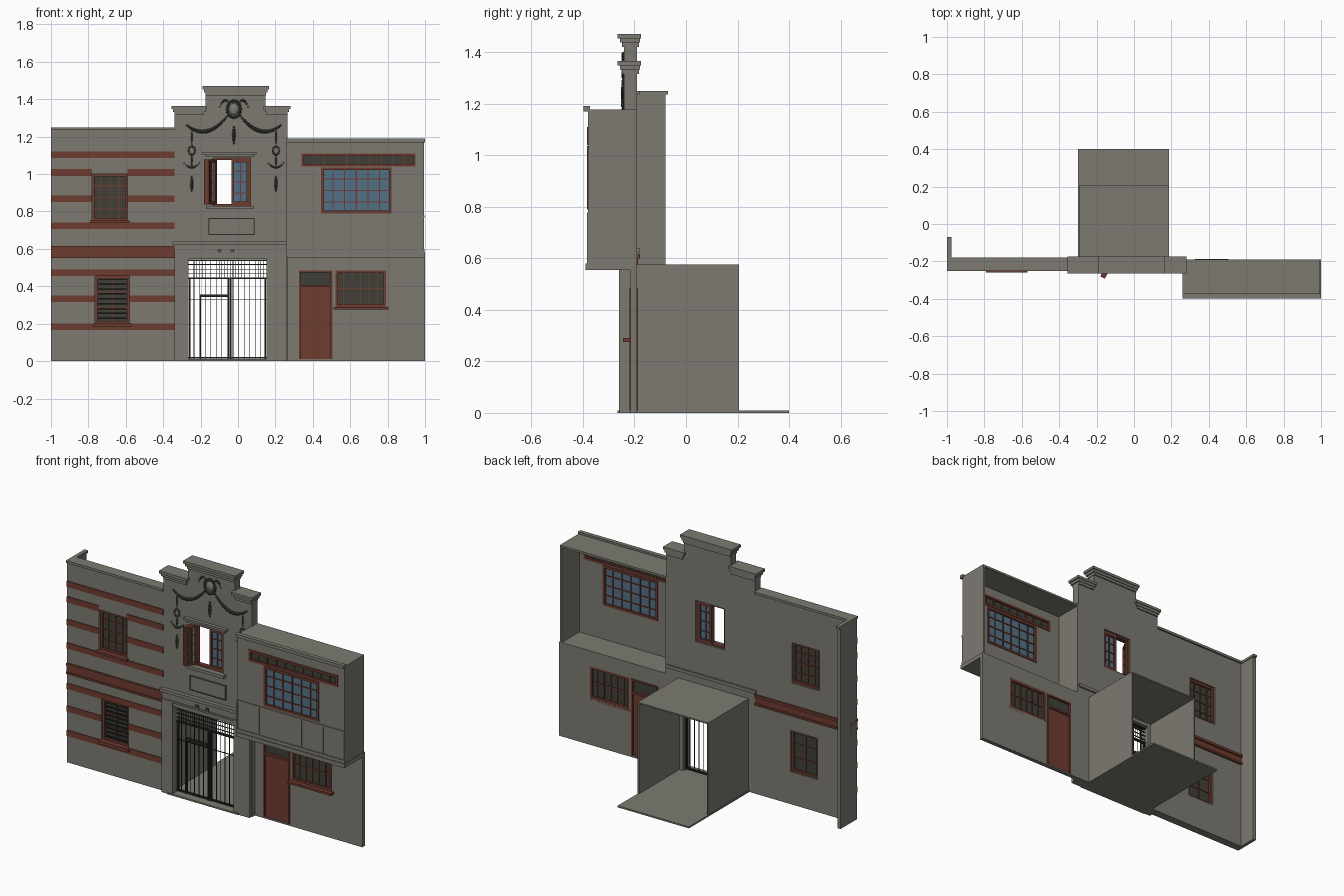
import bpy, bmesh, math
from mathutils import Matrix, Vector

if "Cube" in bpy.data.objects:
    bpy.data.objects.remove(bpy.data.objects["Cube"], do_unlink=True)


def material(name, rgb):
    m = bpy.data.materials.new(name)
    m.use_nodes = True
    m.diffuse_color = (*rgb, 1)
    m.node_tree.nodes["Principled BSDF"].inputs["Base Color"].default_value = (*rgb, 1)
    return m


STONE = material("grey stone", (0.2, 0.195, 0.165))
RED = material("red brick paint", (0.155, 0.045, 0.03))
BLUE = material("blue glass", (0.085, 0.165, 0.24))
DARK = material("dark glass", (0.05, 0.05, 0.042))
IRON = material("black iron", (0.02, 0.02, 0.018))
RELIEF = material("dark relief", (0.07, 0.068, 0.058))


def finish(bm, name, mat):
    bmesh.ops.recalc_face_normals(bm, faces=bm.faces)
    mesh = bpy.data.meshes.new(name)
    bm.to_mesh(mesh)
    bm.free()
    mesh.materials.append(mat)
    obj = bpy.data.objects.new(name, mesh)
    bpy.context.collection.objects.link(obj)
    return obj


def boxes(name, mat, *items):
    """Each item is (x0, x1, y0, y1, z0, z1)."""
    bm = bmesh.new()
    for x0, x1, y0, y1, z0, z1 in items:
        mid = Vector((x0 + x1, y0 + y1, z0 + z1)) / 2
        size = Matrix.Diagonal((x1 - x0, y1 - y0, z1 - z0, 1))
        bmesh.ops.create_cube(bm, size=1, matrix=Matrix.Translation(mid) @ size)
    return finish(bm, name, mat)


def wall(name, x0, x1, z0, z1, y0, y1, holes):
    """Upright slab with rectangular holes (x0, x1, z0, z1)."""
    xs = sorted({x0, x1, *(v for h in holes for v in h[:2])})
    zs = sorted({z0, z1, *(v for h in holes for v in h[2:])})
    bm = bmesh.new()
    for a, b in zip(xs, xs[1:]):
        for c, d in zip(zs, zs[1:]):
            mx, mz = (a + b) / 2, (c + d) / 2
            if not any(h[0] < mx < h[1] and h[2] < mz < h[3] for h in holes):
                bm.faces.new([bm.verts.new((x, y0, z)) for x, z in ((a, c), (b, c), (b, d), (a, d))])
    bmesh.ops.remove_doubles(bm, verts=bm.verts, dist=1e-5)
    ext = bmesh.ops.extrude_face_region(bm, geom=bm.faces[:])
    bmesh.ops.translate(bm, vec=(0, y1 - y0, 0),
                        verts=[v for v in ext["geom"] if isinstance(v, bmesh.types.BMVert)])
    return finish(bm, name, STONE)


def bars(x0, x1, z0, z1, y, cols, rows, edge=0.014, bar=0.006):
    """Frame plus glazing bars."""
    out = [(x0, x1, y - .014, y + .014, z, z + edge) for z in (z0, z1 - edge)]
    out += [(x, x + edge, y - .014, y + .014, z0, z1) for x in (x0, x1 - edge)]
    for i in range(1, cols):
        x = x0 + (x1 - x0) * i / cols
        out.append((x - bar / 2, x + bar / 2, y - .008, y + .008, z0, z1))
    for i in range(1, rows):
        z = z0 + (z1 - z0) * i / rows
        out.append((x0, x1, y - .007, y + .007, z - bar / 2, z + bar / 2))
    return out


def window(name, x0, x1, z0, z1, y, cols, rows, glass):
    frame = boxes(name + "_frame", RED, *bars(x0, x1, z0, z1, y, cols, rows))
    pane = boxes(name + "_glass", glass, (x0 + .004, x1 - .004, y - .002, y + .002, z0 + .004, z1 - .004))
    return frame, pane


def cornice(name, x0, x1, y0, y1, z0, z1, step=0.008):
    """Stepped moulding that widens upward in three courses."""
    h = (z1 - z0) / 3
    boxes(name, STONE, *[(x0 + step * k, x1 - step * k, y0 + step * k, y1 - step * k / 2,
                          z1 - h * (k + 1), z1 - h * k) for k in range(3)])


# Left wing: wall, side return and coping
up, low = (-.78, -.59, .75, 1.0), (-.765, -.58, .2, .455)
wall("left_wall", -1, -.34, 0, 1.235, -.24, -.19, [up, low])
boxes("left_return_wall", STONE, (-1, -.98, -.24, -.08, 0, 1.235))
boxes("left_coping", STONE, (-1, -.34, -.25, -.18, 1.235, 1.25), (-1, -.975, -.25, -.07, 1.235, 1.25))

# Painted brick bands, broken around the windows
bands = []
for z in (1.085, .99, .85, .705, .455, .315, .165):
    hole = next((h for h in (up, low) if h[2] < z + .03 and z < h[3]), None)
    spans = [(-1, hole[0]), (hole[1], -.34)] if hole else [(-1, -.34)]
    bands += [(a, b, -.244, -.236, z, z + .036) for a, b in spans]
boxes("brick_bands", RED, *bands)
boxes("string_courses", RED, (-1, -.34, -.252, -.178, .6, .616), (-1, -.34, -.246, -.186, .55, .598),
      (-1, -.34, -.25, -.178, .55, .562))

# Left wing windows
window("upper_left_window", *up, -.215, 4, 4, DARK)
window("lower_left_window", *low, -.215, 2, 3, DARK)
boxes("left_sills", RED, (-.79, -.58, -.26, -.2, .738, .752), (-.775, -.57, -.26, -.2, .182, .202))
boxes("lower_left_louvres", IRON, *[(-.75, -.595, -.232, -.224, .225 + .026 * i, .233 + .026 * i) for i in range(9)])

# Central bay: facade, pilasters, stepped gable
gate, middle = (-.265, .152, 0, .545), (-.13, .067, .83, 1.085)
wall("central_wall", -.34, .265, 0, 1.33, -.24, -.19, [gate, middle])
boxes("gable_block", STONE, (-.175, .147, -.24, -.19, 1.33, 1.43))
cornice("gable_cornice", -.19, .165, -.265, -.175, 1.42, 1.47)
cornice("left_shoulder_cornice", -.355, -.165, -.265, -.175, 1.315, 1.365)
cornice("right_shoulder_cornice", .137, .28, -.265, -.175, 1.315, 1.365)
boxes("gate_pilasters", STONE, (-.34, -.265, -.26, -.24, 0, .58), (.152, .26, -.26, -.24, 0, .58))
boxes("gate_fascia", STONE, (-.34, .26, -.255, -.24, .545, .62), (-.35, .265, -.265, -.18, .62, .64),
      (-.34, .26, -.262, -.24, .57, .58))
boxes("fascia_blocks", RELIEF, (-.11, -.088, -.262, -.254, .578, .6), (-.04, -.018, -.262, -.254, .578, .6))
boxes("blank_plaque", STONE, (-.157, .088, -.246, -.238, .675, .765))
boxes("plaque_border", RELIEF, *[(-.157, .088, -.249, -.24, z, z + .005) for z in (.675, .76)],
      *[(x, x + .005, -.249, -.24, .675, .765) for x in (-.157, .083)])

# Central window: closed right sash, left sash swung outward
boxes("window_hood", STONE, (-.19, .1, -.262, -.24, 1.105, 1.118), (-.175, .085, -.252, -.24, 1.09, 1.105))
boxes("window_sill", STONE, (-.17, .085, -.262, -.19, .812, .83))
boxes("central_window_frame", RED, *bars(-.13, .067, .83, 1.085, -.215, 1, 1, .01))
window("closed_sash", -.035, .06, .838, 1.077, -.215, 2, 4, BLUE)
swing = Matrix.Translation((-.125, -.205, 0)) @ Matrix.Rotation(math.radians(-118), 4, "Z")
for part in window("open_sash", 0, .092, .838, 1.077, 0, 2, 4, DARK):
    part.matrix_world = swing

# Garland relief made of small beads
beads = []


def swag(x0, z0, x1, z1, sag, n=16, r=0.009):
    for i in range(n + 1):
        t = i / n
        beads.append((x0 + (x1 - x0) * t, z0 + (z1 - z0) * t - 4 * sag * t * (1 - t),
                      r * (.7 + .6 * math.sin(math.pi * t))))


def ring(x, z, rx, rz, n, r):
    for i in range(n):
        a = math.tau * i / n
        beads.append((x + rx * math.cos(a), z + rz * math.sin(a), r))


MID = -.022
ring(MID, 1.347, .036, .044, 18, .009)
swag(MID, 1.25, MID, 1.165, 0, 6)
for side in (-1, 1):
    swag(MID + side * .035, 1.31, MID + side * .25, 1.26, .055, 22)
    swag(MID + side * .03, 1.385, MID + side * .075, 1.36, -.02, 6, .006)
    x = MID + side * .225
    swag(x, 1.235, x, 1.16, 0, 7, .005)
    ring(x, 1.125, .017, .022, 10, .006)
    swag(x, 1.1, x, 1.04, 0, 6, .005)
    swag(x - .042, 1.06, x + .042, 1.06, .025, 10, .005)
    swag(x, .985, x, .91, 0, 6, .008)
bm = bmesh.new()
for x, z, r in beads:
    bmesh.ops.create_icosphere(bm, subdivisions=1, radius=r, matrix=Matrix.Translation((x, -.243, z)))
finish(bm, "garland_relief", RELIEF)
bm = bmesh.new()
bmesh.ops.create_uvsphere(bm, u_segments=16, v_segments=8, radius=.026,
                          matrix=Matrix.Translation((MID, -.24, 1.347)) @ Matrix.Diagonal((1, .5, 1.2, 1)))
finish(bm, "wreath_medallion", STONE)

# Passage behind the gate, open at the rear
boxes("passage_floor", STONE, (-.3, .187, -.265, .4, 0, .01))
boxes("passage_shell", STONE, (-.295, -.287, -.19, .205, .01, .575), (.179, .187, -.19, .205, .01, .575),
      (-.295, .187, -.19, .205, .567, .575))

# Iron gate with transom grille and wicket
iron = [(-.265, .152, -.222, -.208, z, z + t) for z, t in ((.438, .01), (.535, .008), (.015, .008))]
iron += [(-.265, .152, -.218, -.212, z, z + .003) for z in (.465, .49, .515, .33)]
iron += [(x, x + .008, -.222, -.208, .012, .44) for x in (-.263, -.054, -.044, .143)]
for i in range(1, 14):
    x = -.265 + .417 * i / 14
    iron.append((x - .0015, x + .0015, -.217, -.213, .012, .54))
    iron.append((x + .014, x + .016, -.216, -.214, .44, .54))
iron += [(-.205, -.05, -.225, -.205, .342, .356), (-.205, -.197, -.222, -.208, .012, .35)]
boxes("iron_gate", IRON, *iron)

# Right wing, ground floor
door, shop = (.325, .505, .01, .485), (.52, .79, .29, .485)
wall("right_ground_wall", .26, 1, 0, .575, -.215, -.19, [door, shop])
boxes("door_leaf", RED, (.333, .497, -.21, -.196, .01, .4))
boxes("door_frame", RED, (.325, .335, -.22, -.186, .01, .485), (.495, .505, -.22, -.186, .01, .485),
      (.325, .505, -.22, -.186, .475, .485), (.325, .505, -.22, -.186, .395, .407))
boxes("door_transom", DARK, (.333, .497, -.206, -.2, .405, .477))
window("ground_window", *shop, -.205, 6, 2, DARK)
boxes("ground_window_sill", RED, (.51, .805, -.245, -.19, .275, .29))

# Right wing, projecting upper bay open at the back
big, strip = (.445, .82, .79, 1.035), (.34, .95, 1.04, 1.11)
wall("bay_front", .26, .995, .575, 1.17, -.38, -.362, [big, strip])
boxes("bay_sides", STONE, (.982, .995, -.365, -.19, .575, 1.17), (.26, .272, -.365, -.19, .575, 1.17))
boxes("bay_roof_and_floor", STONE, (.26, .995, -.38, -.19, 1.165, 1.178), (.26, 1, -.39, -.19, .555, .58),
      (.26, 1, -.397, -.372, 1.17, 1.19))
window("bay_window", *big, -.371, 6, 4, BLUE)
window("bay_clerestory", *strip, -.371, 10, 1, DARK)
boxes("bay_panel_ribs", STONE, (.26, .998, -.385, -.378, .768, .778), (.26, .998, -.385, -.378, .58, .6),
      *[(.26 + .1455 * i, .267 + .1455 * i, -.384, -.378, .6, .768) for i in range(6)])
